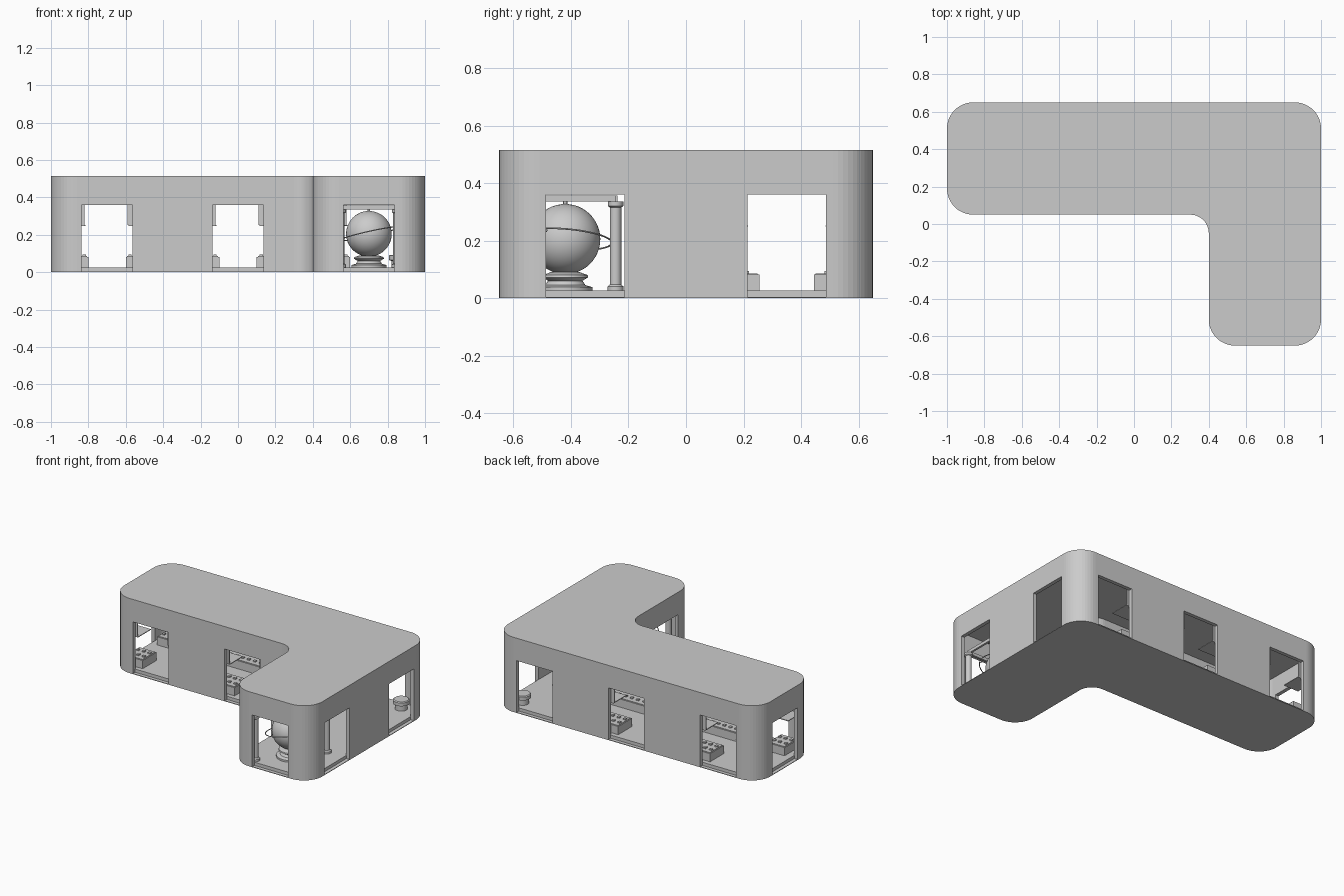
import bpy, bmesh, math
from mathutils import Vector, Matrix

if "Cube" in bpy.data.objects:
    bpy.data.objects.remove(bpy.data.objects["Cube"])

CORNERS = [(-1, .05, .14), (.4, .05, .1), (.4, -.65, .14), (1, -.65, .14), (1, .65, .14), (-1, .65, .14)]

def outline(inset, seg=12):
    """Rounded L plan, offset inwards."""
    pts, n = [], len(CORNERS)
    for i, (x, y, r) in enumerate(CORNERS):
        p = Vector((x, y))
        a = (p - Vector(CORNERS[i - 1][:2])).normalized()
        b = (Vector(CORNERS[(i + 1) % n][:2]) - p).normalized()
        convex = a.cross(b) > 0
        p += inset * (Vector((-a.y, a.x)) + Vector((-b.y, b.x)))
        r += -inset if convex else inset
        c = p - r * a + r * b
        for k in range(seg + 1):
            t = math.pi / 2 * k / seg
            pts.append(c - r * math.cos(t) * b + r * math.sin(t) * a)
    return pts

def finish(name, bm, smooth=False):
    bmesh.ops.recalc_face_normals(bm, faces=bm.faces)
    me = bpy.data.meshes.new(name)
    bm.to_mesh(me)
    bm.free()
    ob = bpy.data.objects.new(name, me)
    bpy.context.collection.objects.link(ob)
    if smooth:
        bpy.ops.object.select_all(action='DESELECT')
        ob.select_set(True)
        bpy.context.view_layer.objects.active = ob
        bpy.ops.object.shade_smooth_by_angle(angle=math.radians(35))
    return ob

def prism(name, inset, z0, z1):
    bm = bmesh.new()
    f = bm.faces.new([bm.verts.new((p.x, p.y, z0)) for p in outline(inset)])
    ext = bmesh.ops.extrude_face_region(bm, geom=[f])
    up = [v for v in ext['geom'] if isinstance(v, bmesh.types.BMVert)]
    bmesh.ops.translate(bm, verts=up, vec=(0, 0, z1 - z0))
    if f.is_valid is False or not any(abs(g.normal.z) > .9 and abs(g.calc_center_median().z - z0) < 1e-5 for g in bm.faces):
        low = [v for v in bm.verts if abs(v.co.z - z0) < 1e-6]
        bmesh.ops.contextual_create(bm, geom=low)
    return finish(name, bm)

def boxes(name, items):
    """Boxes given as x0, x1, y0, y1, z0, z1."""
    bm = bmesh.new()
    for x0, x1, y0, y1, z0, z1 in items:
        m = Matrix.Translation(((x0 + x1) / 2, (y0 + y1) / 2, (z0 + z1) / 2))
        bmesh.ops.create_cube(bm, size=1, matrix=m @ Matrix.Diagonal((x1 - x0, y1 - y0, z1 - z0, 1)))
    return finish(name, bm)

def lathe(name, profile, x, y, seg=32):
    bm = bmesh.new()
    vs = [bm.verts.new((r, 0, z)) for r, z in profile]
    es = [bm.edges.new(e) for e in zip(vs, vs[1:])]
    bmesh.ops.spin(bm, geom=vs + es, cent=(0, 0, 0), axis=(0, 0, 1), angle=math.tau, steps=seg)
    bmesh.ops.remove_doubles(bm, verts=bm.verts, dist=1e-5)
    bmesh.ops.translate(bm, verts=bm.verts, vec=(x, y, 0))
    return finish(name, bm, True)

def cut(target, cutter):
    mod = target.modifiers.new("cut", 'BOOLEAN')
    mod.object, mod.operation, mod.solver = cutter, 'DIFFERENCE', 'EXACT'
    bpy.context.view_layer.objects.active = target
    bpy.ops.object.modifier_apply(modifier=mod.name)
    bpy.data.objects.remove(cutter)

# hollow shell with roof, then door openings through every wall
shell = prism("wall_shell", 0, .004, .515)
cut(shell, prism("interior_cutter", .026, -.1, .49))
W, H = .1365, .36
doors = []
for x, y in [(-.7, .05), (0, .05), (.7, -.65), (-.7, .65), (0, .65), (.7, .65)]:
    doors.append((x - W, x + W, y - .05, y + .05, -.05, H))
for x, y in [(-1, .35), (1, .35), (1, -.35), (.4, -.35)]:
    doors.append((x - .05, x + .05, y - W, y + W, -.05, H))
cut(shell, boxes("door_cutter", doors))
prism("base_plate", 0, 0, .004)
prism("floor", .024, .004, .026)

# low counters along the walls between the doors
counters = []
for y0, y1 in [(.105, .255), (.445, .595)]:
    counters += [(-.93, -.8, y0, y1), (-.6, -.1, y0, y1), (.1, .43 if y0 < .3 else .6, y0, y1)]
boxes("counters", [c + (.026, .082) for c in counters])
boxes("counter_tops", [(a + .006, b - .006, c + .006, d - .006, .08, .086) for a, b, c, d in counters])

# rows of small exhibits on the counters
knobs = []
for a, b, c, d in counters:
    n = max(3, round((b - a) / .045))
    for k in range(n):
        x = a + (b - a) * (k + .5) / n
        for y in (c + .045, d - .045):
            knobs.append((x - .009, x + .009, y - .009, y + .009, .085, .094))
boxes("counter_exhibits", knobs)

# thin shelves and back panels hung above the counters
shelves, panels = [], []
for a, b, c, d in counters:
    y0, y1 = (.076, .215) if c < .3 else (.485, .624)
    a2, b2 = (a, b - .015) if a < -.9 else (a + .015, b - .015)
    shelves.append((a2, b2, y0, y1, .248, .253))
    yw = y0 if c < .3 else y1 - .006
    panels.append((a2 - .005, b2 - .005, yw, yw + .006, .253, .4))
boxes("hanging_shelves", shelves)
boxes("hanging_panels", panels)

# round display drum in the back corner
lathe("display_drum", [(0, .026), (.04, .026), (.04, .06), (.052, .065), (.052, .088), (.046, .093), (0, .093)], .86, .55)

# globe with pedestal and hanger
GX, GY, GZ, R = .7, -.42, .205, .122
lathe("globe_pedestal", [(0, .026), (.094, .026), (.094, .038), (.07, .045), (.06, .06), (.08, .072), (.078, .08), (.05, .09), (0, .09)], GX, GY)
lathe("globe", [(R * math.sin(math.pi * k / 24), GZ - R * math.cos(math.pi * k / 24)) for k in range(25)], GX, GY, 48)
lathe("globe_hanger", [(0, .32), (.007, .32), (.007, .345), (0, .345)], GX, GY, 12)

# tilted orbit ring with a small moon
bpy.ops.mesh.primitive_torus_add(major_radius=.163, minor_radius=.003, major_segments=64, minor_segments=8,
                                 location=(GX, GY, GZ), rotation=(-.08, -.22, 0))
bpy.context.object.name = "orbit_ring"
bpy.ops.object.shade_smooth_by_angle()
bpy.ops.mesh.primitive_uv_sphere_add(segments=16, ring_count=8, radius=.008, location=(GX + .14, GY - .07, .236))
bpy.context.object.name = "moon"
bpy.ops.object.shade_smooth_by_angle()

# four columns carrying a light frame over the globe
for i, (sx, sy) in enumerate([(-1, -1), (-1, 1), (1, -1), (1, 1)]):
    lathe(f"column_{i + 1}", [(0, .026), (.028, .026), (.028, .04), (.02, .047), (.02, .315), (.027, .32), (.027, .335), (0, .335)],
          GX + sx * .15, GY + sy * .175, 20)
fx, fy = .15, .175
boxes("column_frame",
      [(GX - fx, GX + fx, GY + s * fy - .007, GY + s * fy + .007, .335, .356) for s in (-1, 1)] +
      [(GX + s * fx - .007, GX + s * fx + .007, GY - fy, GY + fy, .335, .356) for s in (-1, 1)] +
      [(GX - fx, GX + fx, GY - .006, GY + .006, .344, .355)])
